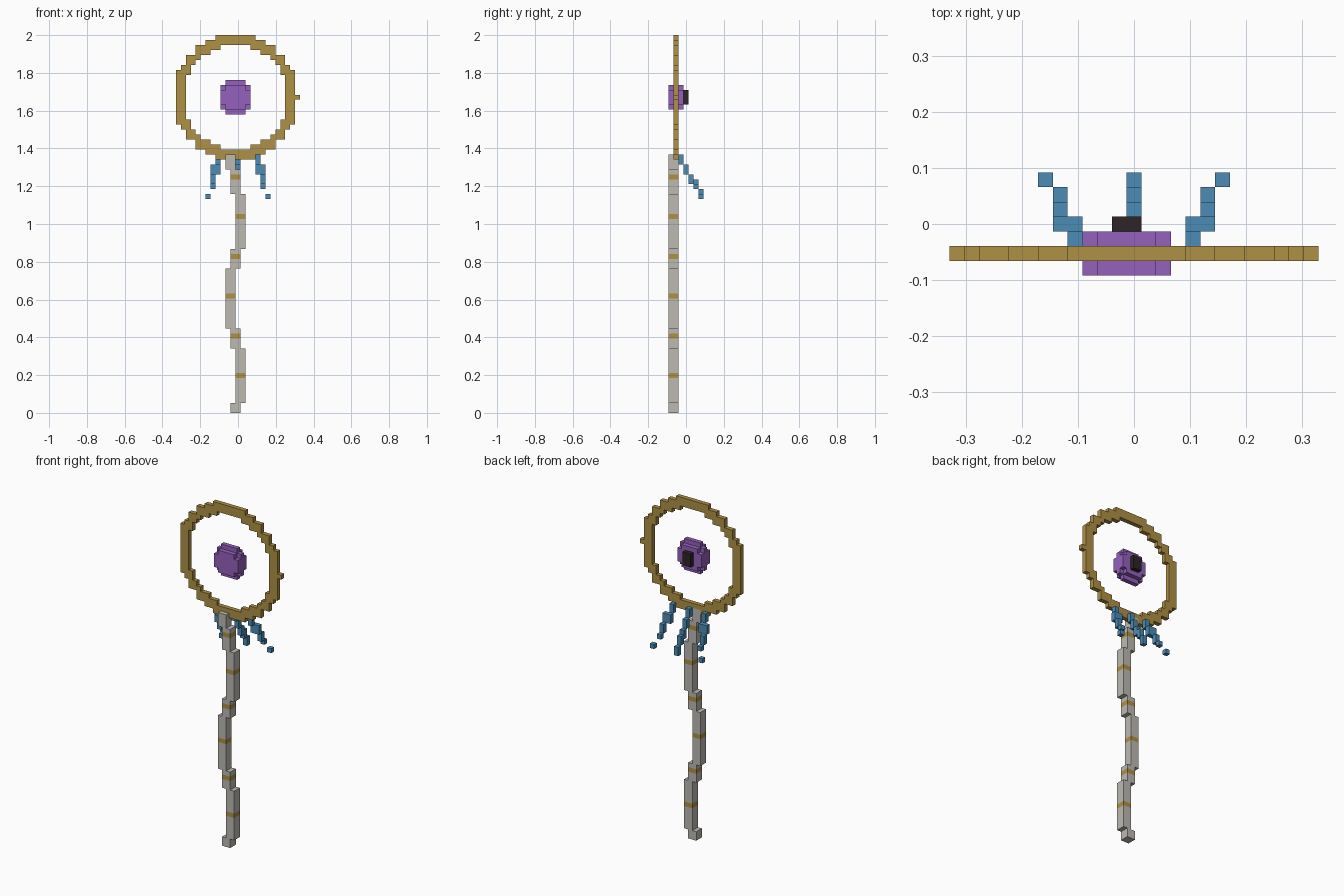
import bpy
import bmesh
from mathutils import Vector

if "Cube" in bpy.data.objects:
    bpy.data.objects.remove(bpy.data.objects["Cube"], do_unlink=True)

U = 2 / 76                                   # size of one block
ORIGIN = Vector((-12.5, -3.5, 0))
AXES = [Vector(a) for a in ((1, 0, 0), (0, 1, 0), (0, 0, 1))]


def material(name, rgb):
    m = bpy.data.materials.new(name)
    m.use_nodes = True
    color = (*rgb, 1)
    m.diffuse_color = color
    bsdf = m.node_tree.nodes["Principled BSDF"]
    bsdf.inputs["Base Color"].default_value = color
    bsdf.inputs["Roughness"].default_value = 0.8
    return m


gold = material("gold", (0.43, 0.28, 0.06))
bone = material("pale grey", (0.51, 0.49, 0.45))
purple = material("purple", (0.30, 0.12, 0.51))
blue = material("blue", (0.073, 0.262, 0.468))
black = material("dark brown", (0.026, 0.017, 0.019))


def box(x, y, z):
    """Cells in half-open ranges along each axis."""
    return {(i, j, k) for i in range(*x) for j in range(*y) for k in range(*z)}


def build(name, cells, mats, rule=lambda cell: 0):
    """Make a block mesh that keeps only the outer faces of the cells."""
    bm = bmesh.new()
    for cell in sorted(cells):
        center = Vector(cell) + Vector((0.5, 0.5, 0.5))
        for a in range(3):
            u, v = AXES[(a + 1) % 3] / 2, AXES[(a + 2) % 3] / 2
            for s in (-1, 1):
                n = AXES[a] * s
                if tuple(int(c) for c in Vector(cell) + n) in cells:
                    continue
                mid = center + n / 2
                ring = [mid - u - v, mid + u - v, mid + u + v, mid - u + v]
                if s < 0:
                    ring.reverse()
                face = bm.faces.new([bm.verts.new((p + ORIGIN) * U) for p in ring])
                face.material_index = rule(cell)
    bmesh.ops.remove_doubles(bm, verts=bm.verts, dist=U / 100)
    mesh = bpy.data.meshes.new(name)
    bm.to_mesh(mesh)
    bm.free()
    for m in mats:
        mesh.materials.append(m)
    obj = bpy.data.objects.new(name, mesh)
    bpy.context.collection.objects.link(obj)
    return obj


# Crooked shaft with a gold band every eight blocks
shaft = set()
bottom = 0
for left, top in ((11, 2), (12, 13), (11, 17), (10, 29),
                  (11, 33), (12, 44), (11, 49), (10, 52)):
    shaft |= box((left, left + 2), (0, 2), (bottom, top))
    bottom = top
build("shaft", shaft, [bone, gold], lambda c: int(c[2] % 8 == 7))

# Hoop: outer and inner half heights per column, mirrored across the middle
MID = 63
outer = [5, 6, 8, 8, 10, 10, 11, 11, 12, 12, 12, 12]
inner = [-1, -1, 4, 6, 7, 8, 8, 9, 9, 10, 10, 10]
hoop = {(24, 1, MID)}
for i, (o, n) in enumerate(zip(outer, inner)):
    for dz in range(-o, o + 1):
        if abs(dz) > n:
            hoop |= {(i, 1, MID + dz), (23 - i, 1, MID + dz)}
build("hoop", hoop - shaft, [gold])

# Floating orb with stepped corners
orb = set()
for j, grow in enumerate((0, 1, 0)):
    orb |= box((9, 15), (j, j + 1), (MID - 1 - grow, MID + 2 + grow))
    orb |= box((10, 14), (j, j + 1), (MID - 2 - grow, MID + 3 + grow))
build("orb", orb, [purple])

# Dark plate behind the orb
build("orb_back_plate", box((11, 13), (3, 4), (MID - 1, MID + 2)), [black])

# Three tassels trailing backward
center = set()
for j, low, high in ((2, 50, 52), (3, 48, 50), (4, 46, 48), (5, 45, 47), (6, 43, 45)):
    center |= box((12, 13), (j, j + 1), (low, high))
build("center_tassel", center, [blue])

for side, name in ((-1, "right_tassel"), (1, "left_tassel")):
    cells = set()
    for out, j, low, high in ((4, 2, 50, 52), (4, 3, 48, 50), (5, 3, 48, 50),
                              (5, 4, 46, 48), (5, 5, 45, 46), (6, 6, 43, 44)):
        x = 12 + side * out
        cells |= box((x, x + 1), (j, j + 1), (low, high))
    build(name, cells, [blue])
